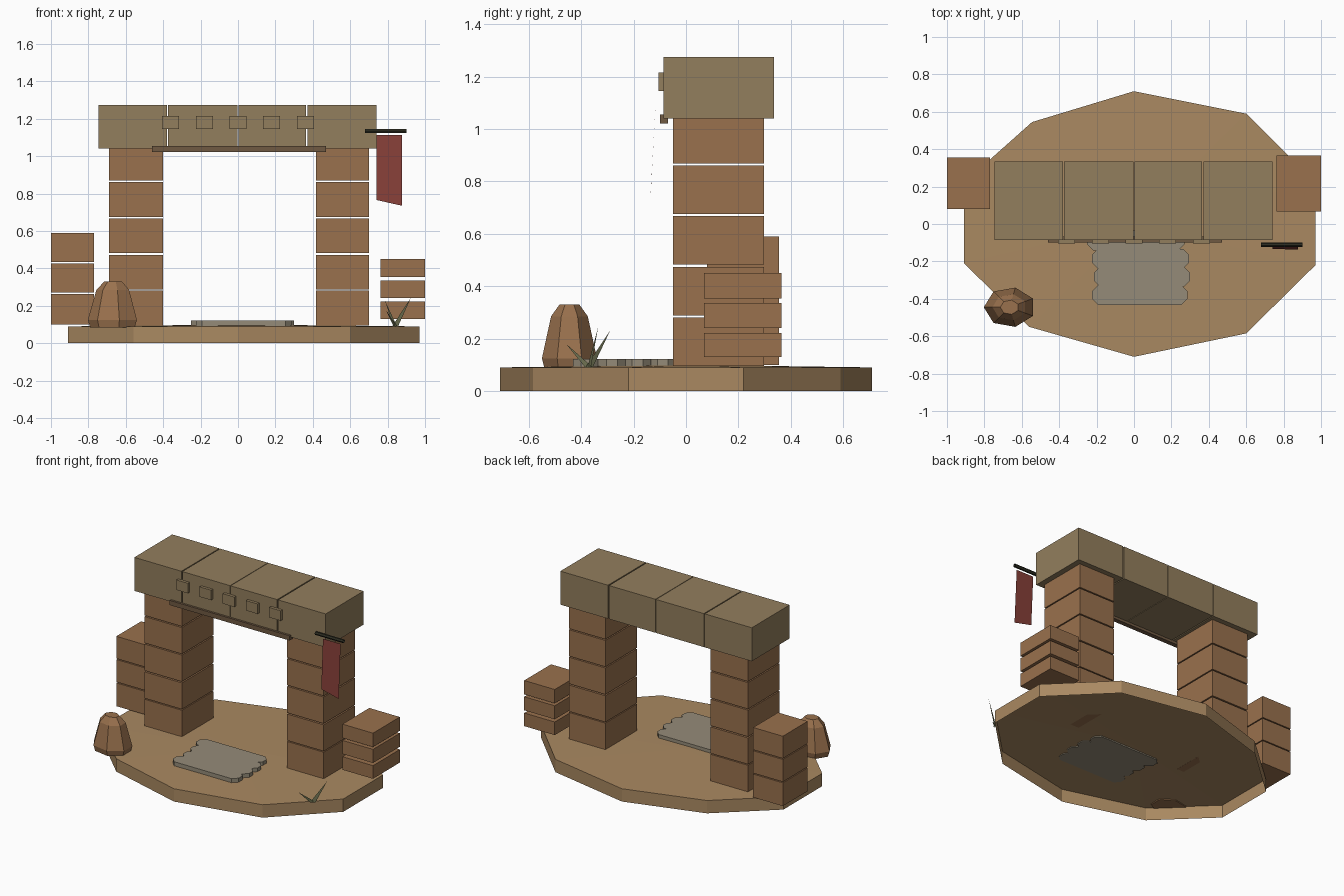
import bpy
from math import cos, sin, pi, radians
from mathutils import Vector

if "Cube" in bpy.data.objects:
    bpy.data.objects.remove(bpy.data.objects["Cube"])


def mat(name, r, g, b):
    m = bpy.data.materials.new(name)
    m.diffuse_color = (r, g, b, 1)
    m.use_nodes = True
    m.node_tree.nodes["Principled BSDF"].inputs["Base Color"].default_value = m.diffuse_color
    return m


SAND = mat("sand", .40, .25, .12)
CLAY = mat("clay", .32, .165, .075)
STONE = mat("stone", .29, .21, .11)
PAVING = mat("paving", .30, .26, .19)
TRIM = mat("trim", .16, .10, .055)
CLOTH = mat("cloth", .24, .05, .04)
DARK = mat("dark_wood", .03, .03, .018)
LEAF = mat("leaf", .17, .18, .09)


def mesh(name, verts, faces, material):
    me = bpy.data.meshes.new(name)
    me.from_pydata(verts, [], faces)
    me.materials.append(material)
    ob = bpy.data.objects.new(name, me)
    bpy.context.collection.objects.link(ob)
    return ob


def loft(name, rings, material, bottom=True, top=True):
    """Skin a list of equal-length rings, with optional end caps."""
    n = len(rings[0])
    faces = [(k * n + i, k * n + (i + 1) % n, (k + 1) * n + (i + 1) % n, (k + 1) * n + i)
             for k in range(len(rings) - 1) for i in range(n)]
    if bottom:
        faces.append(tuple(reversed(range(n))))
    if top:
        faces.append(tuple(range((len(rings) - 1) * n, len(rings) * n)))
    return mesh(name, [v for r in rings for v in r], faces, material)


def prism(name, outline, z0, z1, material):
    return loft(name, [[(x, y, z) for x, y in outline] for z in (z0, z1)], material)


def box(name, x0, x1, y0, y1, z0, z1, material):
    return prism(name, [(x0, y0), (x1, y0), (x1, y1), (x0, y1)], z0, z1, material)


# Ground slab: ten-sided, open underneath, top fanned from a slightly raised centre
rim = [(0, -.71), (.60, -.585), (.97, -.22), (.97, .22), (.60, .59),
       (0, .71), (-.545, .545), (-.91, .22), (-.91, -.21), (-.56, -.55)]
verts = [(x, y, z) for z in (0, .09) for x, y in rim] + [(0, 0, .10)]
faces = []
for i in range(10):
    j = (i + 1) % 10
    faces += [(i, j, j + 10, i + 10), (i + 10, j + 10, 20)]
mesh("ground", verts, faces, SAND)

# Gate pillars, five blocks each
levels = [(.095, .281), (.288, .473), (.482, .668), (.676, .861), (.869, 1.04)]
for side, x0, x1 in (("left", -.69, -.40), ("right", .417, .70)):
    for k, (z0, z1) in enumerate(levels):
        box(f"{side}_pillar_block_{k}", x0, x1, -.05, .298, z0, z1, CLAY)

# Ruined wall stubs beside the pillars
for k, (z0, z1) in enumerate([(.10, .263), (.27, .427), (.434, .59)]):
    box(f"left_wall_block_{k}", -1.0, -.77, .08, .355, z0, z1, CLAY)
for k, (z0, z1) in enumerate([(.13, .222), (.241, .336), (.353, .45)]):
    box(f"right_wall_block_{k}", .763, 1.0, .068, .365, z0, z1, CLAY)

# Lintel blocks
for k, (x0, x1) in enumerate([(-.745, -.38), (-.373, -.002), (.002, .363), (.371, .74)]):
    box(f"lintel_block_{k}", x0, x1, -.085, .335, 1.04, 1.275, STONE)

# Trim strip and square studs on the lintel front
box("lintel_trim", -.46, .47, -.10, -.068, 1.022, 1.055, TRIM)
for k in range(5):
    x = -.36 + .18 * k
    box(f"lintel_stud_{k}", x - .045, x + .045, -.105, -.08, 1.145, 1.215, STONE)

# Paving steps: long slabs with clipped corners
c = .032
for k, (x0, x1) in enumerate([(-.225, .285), (-.215, .30), (-.225, .295), (-.25, .27)]):
    y0 = -.432 + .097 * k
    y1 = y0 + .105
    prism(f"paving_slab_{k}",
          [(x0 + c, y0), (x1 - c, y0), (x1, y0 + c), (x1, y1 - c),
           (x1 - c, y1), (x0 + c, y1), (x0, y1 - c), (x0, y0 + c)], .09, .122, PAVING)

# Seven-sided boulder
rings = []
for r, z in [(.125, .085), (.138, .125), (.092, .285), (.05, .33)]:
    rings.append([(-.665 + r * cos(pi + i * 2 * pi / 7), -.445 + .78 * r * sin(pi + i * 2 * pi / 7), z)
                  for i in range(7)])
loft("boulder", rings, CLAY)

# Banner pole (open tube) and slanted cloth
loft("banner_pole", [[(x, -.11 + .012 * cos(i * pi / 3), 1.135 + .012 * sin(i * pi / 3))
                      for i in range(6)] for x in (.68, .90)], DARK, False, False)
mesh("banner_cloth", [(.74, -.115, 1.113), (.74, -.134, .766), (.877, -.136, .735), (.877, -.115, 1.113)],
     [(0, 1, 2, 3)], CLOTH)

# Grass tuft: three upright leaning blades
root = Vector((.84, -.37, .09))
for k, tip in enumerate([(.785, -.29, .23), (.925, -.335, .245), (.79, -.458, .18)]):
    lean = Vector(tip) - root
    lean.z = 0
    w = lean.normalized() * .017
    mesh(f"grass_blade_{k}", [root - w, root + w, tip], [(0, 1, 2)], LEAF)
